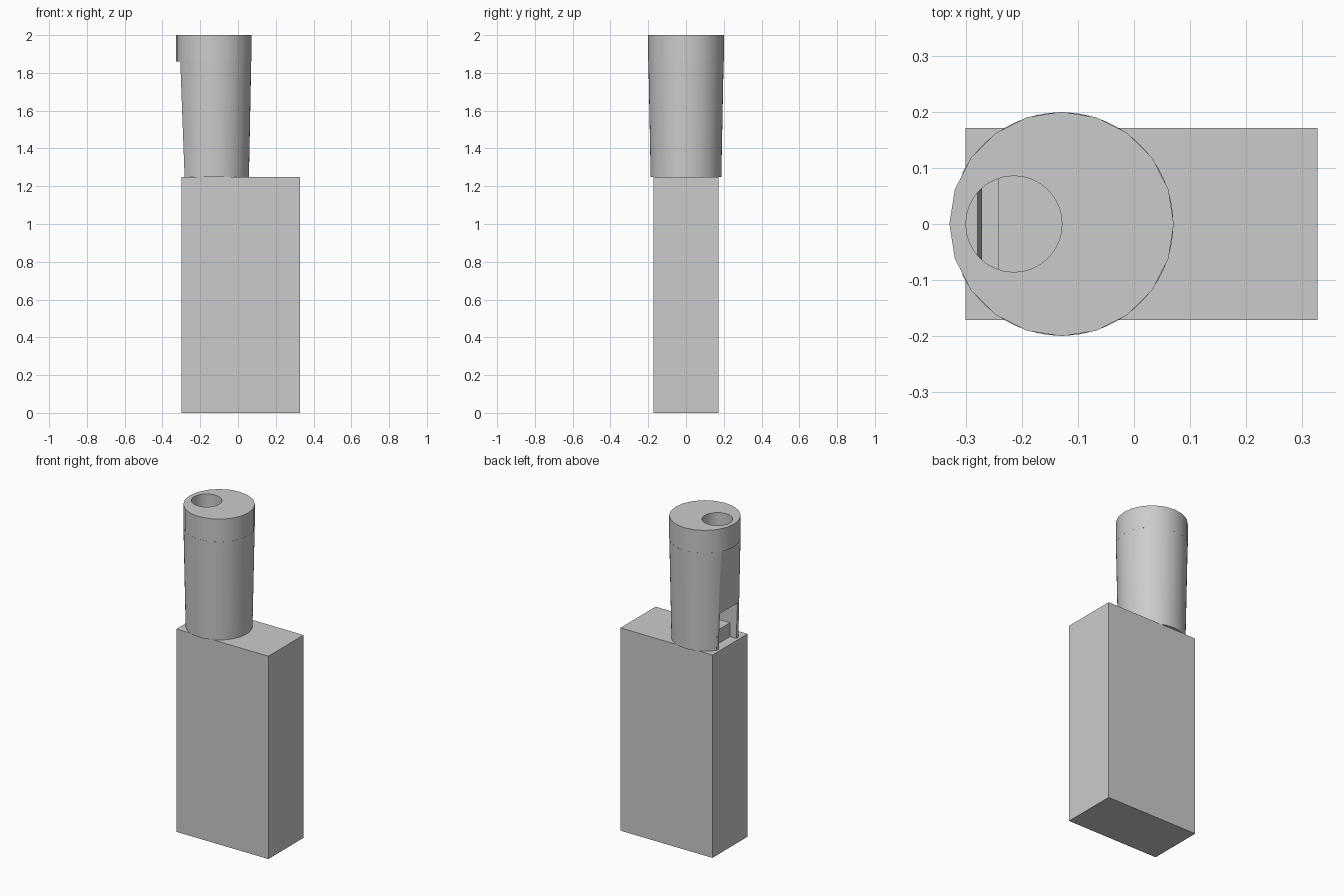
import bpy, bmesh, math
from mathutils import Matrix

old = bpy.data.objects.get("Cube")
if old:
    bpy.data.objects.remove(old, do_unlink=True)

grey = bpy.data.materials.new("plain grey")
grey.use_nodes = True
grey.diffuse_color = (0.6, 0.6, 0.6, 1)
grey.node_tree.nodes["Principled BSDF"].inputs["Base Color"].default_value = (0.6, 0.6, 0.6, 1)

AXIS_X = -0.129      # centre line of the pipe
BLOCK_TOP, COLLAR_BASE, TOP = 1.25, 1.86, 2.0


def finish(name, bm):
    bmesh.ops.recalc_face_normals(bm, faces=bm.faces)
    mesh = bpy.data.meshes.new(name)
    bm.to_mesh(mesh)
    bm.free()
    mesh.materials.append(grey)
    obj = bpy.data.objects.new(name, mesh)
    bpy.context.collection.objects.link(obj)
    return obj


def prism(name, profile, half_width):
    """Extrude an x-z profile symmetrically along y."""
    bm = bmesh.new()
    face = bm.faces.new([bm.verts.new((x, -half_width, z)) for x, z in profile])
    new = bmesh.ops.extrude_face_region(bm, geom=[face])["geom"]
    verts = [v for v in new if isinstance(v, bmesh.types.BMVert)]
    bmesh.ops.translate(bm, vec=(0, 2 * half_width, 0), verts=verts)
    return finish(name, bm)


def cone(name, x, z0, z1, r0, r1, sides):
    bm = bmesh.new()
    bmesh.ops.create_cone(bm, cap_ends=True, segments=sides, radius1=r0, radius2=r1,
                          depth=z1 - z0, matrix=Matrix.Translation((x, 0, (z0 + z1) / 2)))
    return finish(name, bm)


def cut(obj, cutter):
    mod = obj.modifiers.new("cut", 'BOOLEAN')
    mod.operation, mod.solver, mod.object = 'DIFFERENCE', 'EXACT', cutter
    activate(obj)
    bpy.ops.object.modifier_apply(modifier=mod.name)
    bpy.data.objects.remove(cutter, do_unlink=True)


def activate(obj):
    bpy.ops.object.select_all(action='DESELECT')
    obj.select_set(True)
    bpy.context.view_layer.objects.active = obj


# Rectangular base block
prism("base_block", [(-0.3, 0), (0.327, 0), (0.327, BLOCK_TOP), (-0.3, BLOCK_TOP)], 0.171)

# Tapered pipe with a sloping flat on its right side
pipe = cone("tapered_pipe", AXIS_X, BLOCK_TOP, COLLAR_BASE, 0.187, 0.199, 80)
cut(pipe, prism("flat_cutter", [(-0.5, 1.2), (-0.281, 1.2), (-0.307, 1.9), (-0.5, 1.9)], 0.3))

# Window with a stepped recess, and the air slot above it
cut(pipe, prism("window_cutter", [(-0.4, 1.2), (-0.24, 1.2), (-0.24, 1.335),
                                  (-0.16, 1.335), (-0.16, 1.47), (-0.4, 1.47)], 0.0855))
cut(pipe, prism("slot_cutter", [(-0.27, 1.42), (-0.242, 1.42), (-0.242, 1.9), (-0.28, 1.9)], 0.085))

# Mouth collar with an off-centre bore
collar = cone("mouth_collar", AXIS_X, COLLAR_BASE, TOP, 0.2, 0.2, 20)
cut(collar, cone("bore_cutter", -0.214, COLLAR_BASE - 0.1, TOP + 0.1, 0.0857, 0.0857, 32))

for part in (pipe, collar):
    activate(part)
    bpy.ops.object.shade_smooth_by_angle(angle=math.radians(25))
